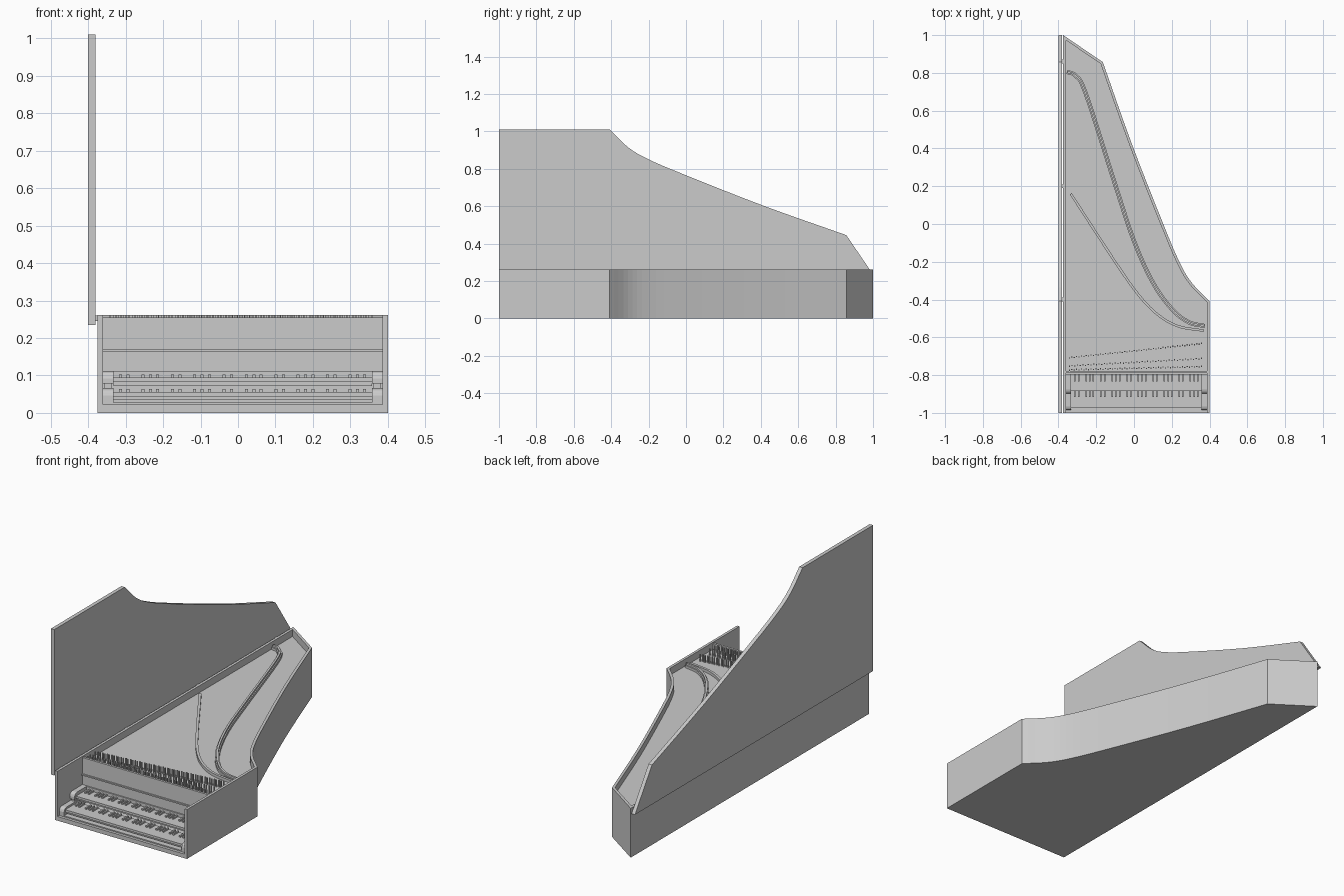
import bpy, bmesh
from mathutils import Vector

cube = bpy.data.objects.get("Cube")
if cube:
    bpy.data.objects.remove(cube, do_unlink=True)

grey = bpy.data.materials.new("plain grey")
grey.use_nodes = True
grey.diffuse_color = (0.6, 0.6, 0.6, 1)
grey.node_tree.nodes["Principled BSDF"].inputs["Base Color"].default_value = (0.6, 0.6, 0.6, 1)


def finish(name, bm):
    bmesh.ops.recalc_face_normals(bm, faces=bm.faces)
    mesh = bpy.data.meshes.new(name)
    bm.to_mesh(mesh)
    bm.free()
    mesh.materials.append(grey)
    ob = bpy.data.objects.new(name, mesh)
    bpy.context.collection.objects.link(ob)
    return ob


def prism(name, pts, lo, hi, axis="z"):
    """Extrude a flat profile along z (points are x, y) or x (points are y, z)."""
    place = (lambda p, h: (p[0], p[1], h)) if axis == "z" else (lambda p, h: (h, p[0], p[1]))
    bm = bmesh.new()
    a = [bm.verts.new(place(p, lo)) for p in pts]
    b = [bm.verts.new(place(p, hi)) for p in pts]
    bm.faces.new(a)
    bm.faces.new(b)
    for i in range(len(pts)):
        j = (i + 1) % len(pts)
        bm.faces.new((a[i], a[j], b[j], b[i]))
    return finish(name, bm)


def add_box(bm, x0, x1, y0, y1, z0, z1):
    vs = bmesh.ops.create_cube(bm, size=1)["verts"]
    for v in vs:
        v.co = Vector(((x0 + x1) / 2 + v.co.x * (x1 - x0),
                       (y0 + y1) / 2 + v.co.y * (y1 - y0),
                       (z0 + z1) / 2 + v.co.z * (z1 - z0)))


def box(name, *size):
    bm = bmesh.new()
    add_box(bm, *size)
    return finish(name, bm)


def smooth_path(pts, steps=4):
    """Rounded path through the given points."""
    p = [Vector(q) for q in pts]
    p = [2 * p[0] - p[1]] + p + [2 * p[-1] - p[-2]]
    out = []
    for i in range(1, len(p) - 2):
        a, b, c, d = p[i - 1:i + 3]
        for s in range(steps):
            t = s / steps
            out.append(0.5 * (2 * b + (c - a) * t + (2 * a - 5 * b + 4 * c - d) * t ** 2
                              + (3 * b - a - 3 * c + d) * t ** 3))
    return out + [p[-2]]


def offset(path, dist):
    """Mitred parallel path, positive to the left of travel."""
    out = []
    for i, p in enumerate(path):
        dirs = []
        if i > 0:
            dirs.append((p - path[i - 1]).normalized())
        if i < len(path) - 1:
            dirs.append((path[i + 1] - p).normalized())
        normals = [Vector((-d.y, d.x)) for d in dirs]
        n = sum(normals, Vector((0, 0))).normalized()
        out.append(p + n * dist / n.dot(normals[0]))
    return out


def ribbon(name, path, width, lo, hi):
    return prism(name, offset(path, width / 2) + offset(path, -width / 2)[::-1], lo, hi)


# Case: spine, tail, bentside and cheek
RIM, WALL, NAME_Y = 0.262, 0.014, -0.785
bentside = smooth_path([(-0.165, 0.857), (-0.01, 0.42), (0.155, 0.0), (0.24, -0.2),
                        (0.305, -0.31), (0.4, -0.408)])
outline = [Vector((-0.375, -1)), Vector((-0.375, 1))] + bentside + [Vector((0.4, -1))]
inner = offset(outline, -WALL)
prism("case_walls", outline + inner[::-1], 0, RIM)
prism("case_bottom", inner, 0, 0.022)
board = [Vector((inner[0].x, NAME_Y))] + inner[1:-1] + [Vector((inner[-1].x, NAME_Y))]
prism("soundboard", board, 0.21, 0.225)

# Lid standing upright on the spine, with the same shape as the case
prism("lid", [(p.y, p.x + 0.61) for p in outline], -0.4, -0.38, "x")
for y in (-0.4, 0.2, 0.86):
    box("lid_hinge", -0.384, -0.372, y - 0.01, y + 0.01, 0.245, 0.26)

# Bridges on the soundboard
long_bridge = smooth_path([(-0.355, 0.805), (-0.31, 0.785), (-0.255, 0.69), (-0.1, 0.21),
                           (0.0, -0.09), (0.1, -0.31), (0.2, -0.45), (0.29, -0.52), (0.375, -0.54)], 6)
ribbon("long_bridge", long_bridge, 0.022, 0.22, 0.238)
ribbon("long_bridge_ridge", long_bridge, 0.01, 0.235, 0.248)
short_bridge = smooth_path([(-0.335, 0.16), (-0.1, -0.2), (0.02, -0.37), (0.12, -0.475),
                            (0.23, -0.54), (0.37, -0.565)], 6)
ribbon("short_bridge", short_bridge, 0.013, 0.22, 0.24)

# Rows of tuning pins, slanting back toward the right
bm = bmesh.new()
for left_y, right_y, count in ((-0.71, -0.635, 56), (-0.753, -0.715, 50), (-0.774, -0.757, 56)):
    for i in range(count):
        t = i / (count - 1)
        x = -0.342 + 0.7 * t
        y = left_y + (right_y - left_y) * t + 0.004 * (i % 2)
        add_box(bm, x - 0.003, x + 0.003, y - 0.003, y + 0.003, 0.22, 0.262)
finish("tuning_pins", bm)

# Nameboard with moulding
L, R = inner[0].x, inner[-1].x
box("nameboard", L, R, -0.79, -0.778, 0.02, 0.255)
box("nameboard_moulding", L, R, -0.797, -0.788, 0.163, 0.17)
box("key_bed", L, R, -0.985, -0.785, 0.02, 0.028)

# Two keyboards
KL, KR = L + 0.028, R - 0.028


def keyboard(name, front, back, z):
    box(name + "_front_rail", KL, KR, front + 0.008, back, z - 0.022, z - 0.01)
    box(name + "_keys", KL, KR, front, back, z - 0.012, z)
    # Accidentals in groups of two and three
    bm = bmesh.new()
    pitch = (KR - KL) / 35
    for k in range(35):
        if k % 7 in (0, 1, 3, 4, 5):
            x = KL + (k + 1) * pitch
            add_box(bm, x - 0.004, x + 0.004, back - 0.045, back, z - 0.002, z + 0.008)
    finish(name + "_accidentals", bm)


keyboard("lower_keyboard", -0.975, -0.87, 0.056)
keyboard("upper_keyboard", -0.885, -0.79, 0.094)
box("upper_back_batten", L, R, -0.797, -0.788, 0.09, 0.112)


# Rounded end blocks beside the keyboards
def end_blocks(name, front, back, lo, hi):
    r = 0.02
    arc = smooth_path([(front, hi - r), (front + 0.3 * r, hi - 0.3 * r), (front + r, hi)])
    profile = [(back, lo), (front, lo)] + [tuple(p) for p in arc] + [(back, hi)]
    for side, x0, x1 in (("right", L, KL), ("left", KR, R)):
        prism(name + "_" + side, profile, x0, x1, "x")


end_blocks("lower_end_block", -0.985, -0.79, 0.028, 0.066)
end_blocks("upper_end_block", -0.897, -0.79, 0.078, 0.112)
for x in (L + 0.004, R - 0.024):
    box("coupler_block", x, x + 0.02, -0.89, -0.79, 0.064, 0.08)
